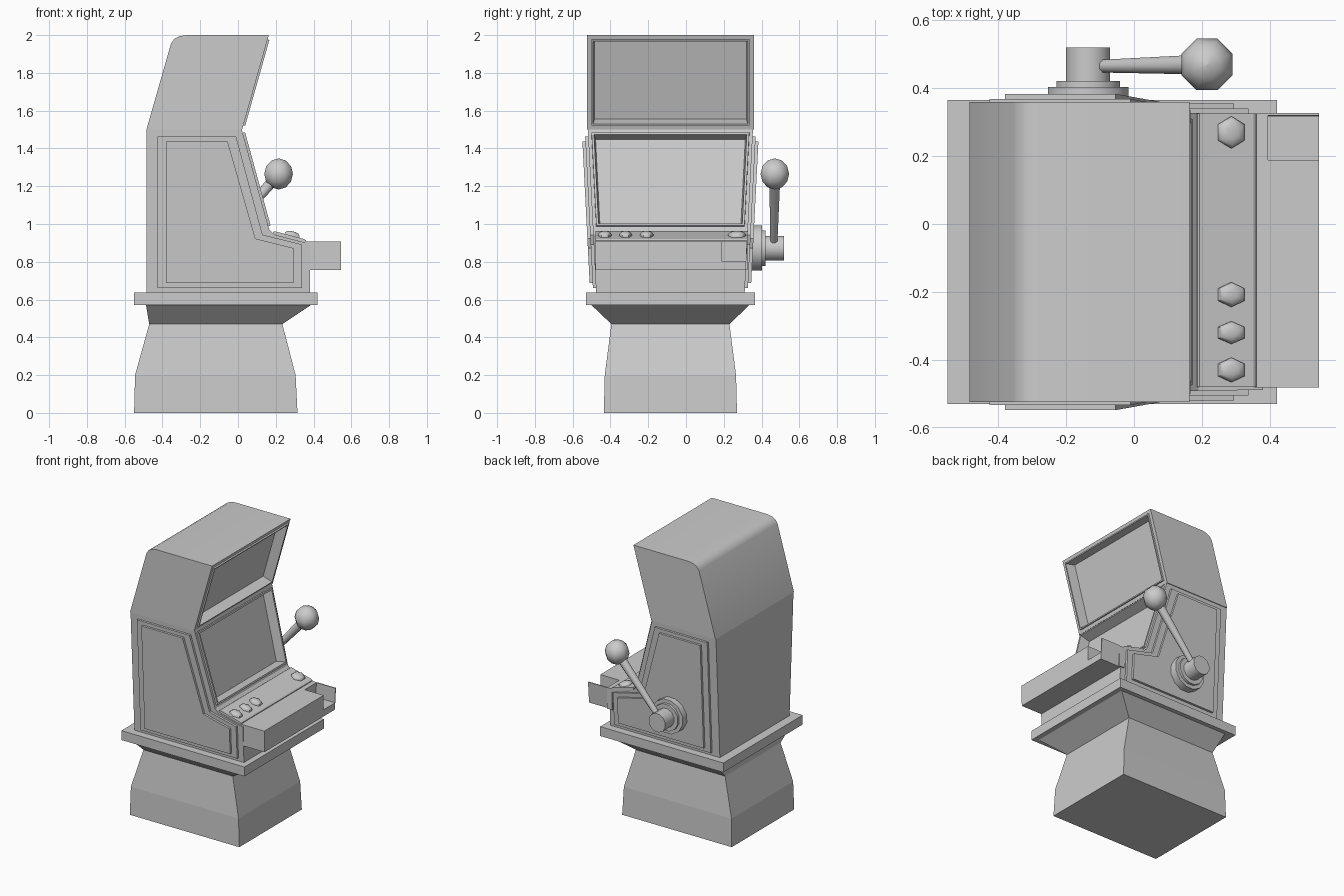
import bpy, bmesh, math
from mathutils import Vector, Matrix

if "Cube" in bpy.data.objects:
    bpy.data.objects.remove(bpy.data.objects["Cube"])

YC = -0.0825  # centre line of the cabinet across y


def loft(name, rings, smooth=None, edit=None):
    """Skin a list of equal-length point rings and cap both ends."""
    bm = bmesh.new()
    vs = [[bm.verts.new(p) for p in r] for r in rings]
    n = len(vs[0])
    for a, b in zip(vs, vs[1:]):
        for i in range(n):
            bm.faces.new((a[i], a[(i + 1) % n], b[(i + 1) % n], b[i]))
    bm.faces.new(vs[0][::-1])
    bm.faces.new(vs[-1])
    bmesh.ops.recalc_face_normals(bm, faces=bm.faces)
    if edit:
        edit(bm)
    me = bpy.data.meshes.new(name)
    bm.to_mesh(me)
    bm.free()
    ob = bpy.data.objects.new(name, me)
    bpy.context.collection.objects.link(ob)
    if smooth:
        bpy.ops.object.select_all(action='DESELECT')
        ob.select_set(True)
        bpy.context.view_layer.objects.active = ob
        bpy.ops.object.shade_smooth_by_angle(angle=math.radians(smooth))
    return ob


def rect(x0, x1, y0, y1, z):
    return [(x0, y0, z), (x1, y0, z), (x1, y1, z), (x0, y1, z)]


def box(name, x0, x1, y0, y1, z0, z1):
    return loft(name, [rect(x0, x1, y0, y1, z0), rect(x0, x1, y0, y1, z1)])


def side(profile, y_of_z):
    return [(x, y_of_z(z), z) for x, z in profile]


def half(z):
    """Cabinet half width, narrowing towards the bottom."""
    return 0.393 + (z - 0.635) * 0.051


def circle(centre, axis, r, n):
    rot = Vector(axis).to_track_quat('Z', 'Y')
    return [Vector(centre) + rot @ Vector((r * math.cos(t), r * math.sin(t), 0))
            for t in ((i + 0.5) * 2 * math.pi / n for i in range(n))]


def framed_recess(margin, lip, rim, depth):
    """Raised frame with a sunken window on the big sloped front face."""
    def edit(bm):
        bm.faces.ensure_lookup_table()
        f = max((f for f in bm.faces if f.normal.x > 0.5 and abs(f.normal.z) > 0.1),
                key=lambda f: f.calc_area())
        for t, d in ((margin, 0), (0.001, lip), (rim, 0), (0.008, -depth)):
            bmesh.ops.inset_individual(bm, faces=[f], thickness=t, depth=d,
                                       use_even_offset=True)
    return edit


# Pedestal and table plate
loft("pedestal", [rect(-0.55, 0.315, -0.435, 0.27, 0),
                  rect(-0.545, 0.305, -0.43, 0.265, 0.2),
                  rect(-0.47, 0.235, -0.395, 0.23, 0.47),
                  rect(-0.487, 0.385, -0.5, 0.335, 0.57)])
box("base_plate", -0.55, 0.422, -0.53, 0.365, 0.57, 0.637)

# Main cabinet with the recessed screen
body = [(-0.485, 0.635), (0.38, 0.635), (0.38, 0.895), (0.19, 0.945),
        (0.165, 0.97), (0.02, 1.5), (-0.485, 1.5)]
loft("cabinet", [side(body, lambda z: YC - half(z)), side(body, lambda z: YC + half(z))],
     edit=framed_recess(0.018, 0.013, 0.012, 0.07))

# Stepped panels on both sides
outer = [(-0.425, 0.66), (0.338, 0.66), (0.338, 0.892), (0.13, 0.943),
         (-0.01, 1.463), (-0.425, 1.463)]
inner = [(-0.38, 0.688), (0.295, 0.688), (0.295, 0.872), (0.092, 0.923),
         (-0.055, 1.437), (-0.38, 1.437)]
for label, s in (("left", -1), ("right", 1)):
    for kind, prof, out in (("outer", outer, 0.016), ("inner", inner, 0.032)):
        loft(f"{label}_{kind}_panel",
             [side(prof, lambda z: YC + s * (half(z) - 0.01)),
              side(prof, lambda z: YC + s * (half(z) + out))])

# Hood with the recessed top display
hood = [(-0.485, 1.5), (0.022, 1.5), (0.163, 2.0), (-0.275, 2.0), (-0.31, 1.994),
        (-0.337, 1.98), (-0.355, 1.955)]
loft("hood", [side(hood, lambda z: YC - 0.4425), side(hood, lambda z: YC + 0.4425)],
     smooth=35, edit=framed_recess(0.024, 0.01, 0.008, 0.07))

# Control deck
deck = [(0.183, 0.935), (0.187, 0.958), (0.193, 0.962), (0.352, 0.92), (0.36, 0.913),
        (0.362, 0.885)]
loft("control_deck", [side(deck, lambda z: y) for y in (-0.48, 0.325)])

# Buttons: flattened six-sided domes on the deck
tilt = Matrix.Translation((0.285, 0, 0.936)) @ Matrix.Rotation(math.atan(0.265), 4, 'Y')
for i, (y, ry) in enumerate(((-0.43, 0.036), (-0.32, 0.033), (-0.208, 0.036), (0.27, 0.047))):
    rings = []
    for k, h in ((1, -0.01), (1, 0.01), (0.8, 0.02), (0.4, 0.025)):
        rings.append([tilt @ Vector((0.046 * k * math.cos(a), y + ry * k * math.sin(a), h))
                      for a in (math.pi / 2 + j * math.pi / 3 for j in range(6))])
    loft(f"button_{i + 1}", rings, smooth=50)

# Front tray with an open pocket at one end
tray = [(-0.48, 0.757), (0.315, 0.757), (0.327, 0.908), (0.319, 0.908), (0.317, 0.805),
        (0.188, 0.805), (0.188, 0.908), (-0.482, 0.908)]
loft("tray", [[(x, y, z) for y, z in tray] for x in (0.395, 0.545)])
box("tray_back", 0.355, 0.395, -0.481, 0.325, 0.757, 0.908)

# Lever hub: stacked discs on the right side
hx, hz = -0.135, 0.872
for name, r, y0, y1 in (("hub_flange", 0.123, 0.33, 0.403), ("hub_ring", 0.097, 0.39, 0.421),
                        ("hub", 0.067, 0.41, 0.52)):
    loft(name, [circle((hx, y, hz), (0, 1, 0), r, 12) for y in (y0, y1)], smooth=40)

# Lever rod and knob
a, b = Vector((-0.1, 0.465, 0.9)), Vector((0.215, 0.47, 1.265))
loft("lever_rod", [circle(a, b - a, 0.02, 8), circle(b, b - a, 0.032, 8)], smooth=50)
knob = [circle(b + Vector((0, 0, 0.082 * math.cos(t))), (0, 0, 1),
               max(0.082 * math.sin(t), 0.002), 8)
        for t in (i * math.pi / 6 for i in range(7))]
loft("lever_knob", knob, smooth=60)
